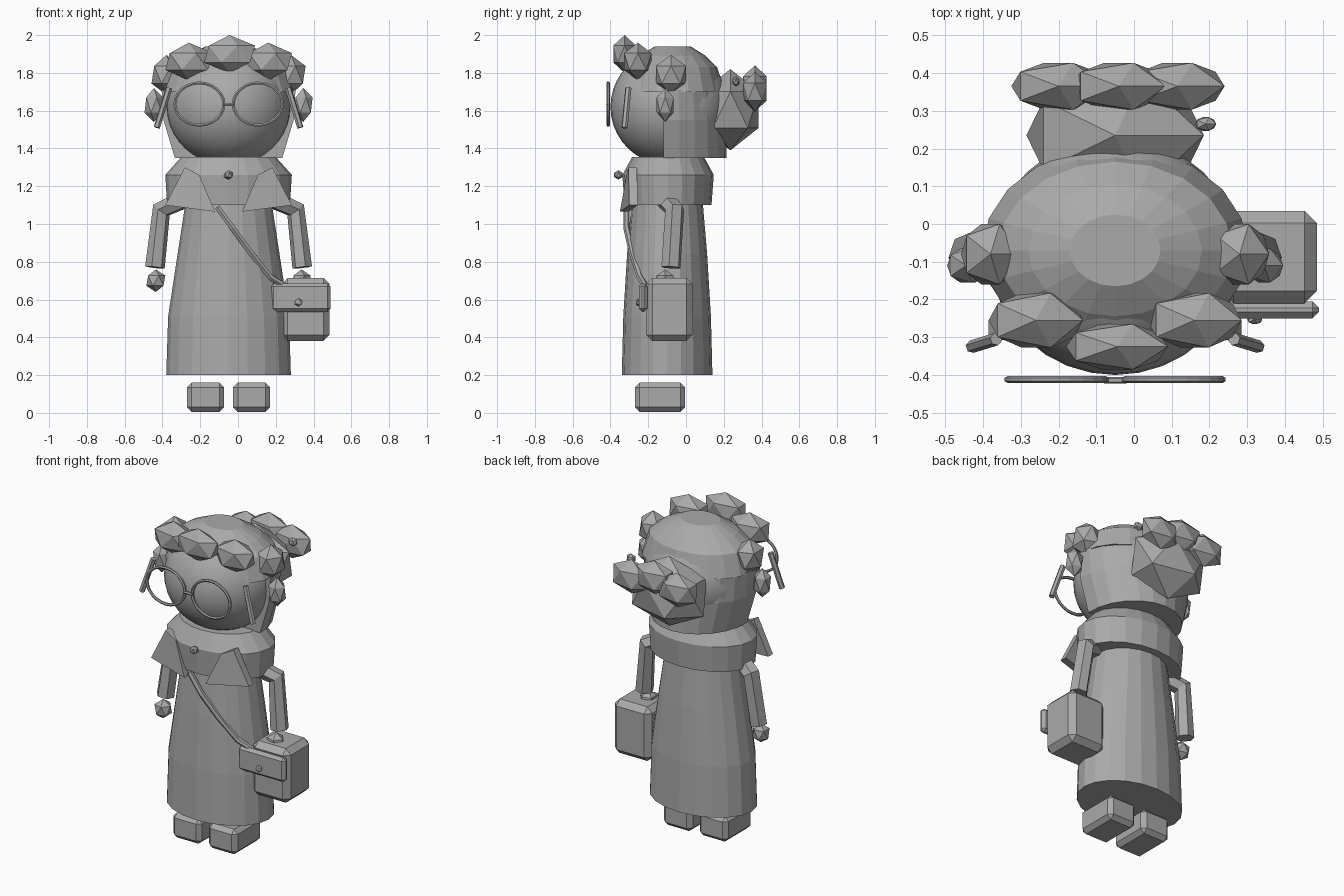
import bpy, bmesh, math
from mathutils import Vector

if "Cube" in bpy.data.objects:
    bpy.data.objects.remove(bpy.data.objects["Cube"])

CX = -0.05  # symmetry plane of the figure
grey = bpy.data.materials.new("plain_grey")
grey.diffuse_color = (0.4, 0.4, 0.4, 1)
grey.use_nodes = True
grey.node_tree.nodes["Principled BSDF"].inputs["Base Color"].default_value = grey.diffuse_color


def finish(name, bm, smooth=False):
    bmesh.ops.recalc_face_normals(bm, faces=bm.faces)
    me = bpy.data.meshes.new(name)
    for f in bm.faces:
        f.smooth = smooth
    bm.to_mesh(me)
    bm.free()
    me.materials.append(grey)
    ob = bpy.data.objects.new(name, me)
    bpy.context.scene.collection.objects.link(ob)
    return ob


def lathe(name, cy, rings, n=20, a0=0.0, a1=2 * math.pi):
    """Stack of elliptical rings (z, rx, ry), closed at both ends."""
    bm = bmesh.new()
    full = a1 - a0 > 6.2
    count = n if full else n + 1
    rows = []
    for z, rx, ry in rings:
        rows.append([bm.verts.new((CX + rx * math.cos(a0 + (a1 - a0) * i / n),
                                   cy + ry * math.sin(a0 + (a1 - a0) * i / n), z))
                     for i in range(count)])
    for lo, hi in zip(rows, rows[1:]):
        for i in range(count):
            j = (i + 1) % count
            bm.faces.new((lo[i], lo[j], hi[j], hi[i]))
    bm.faces.new(rows[0])
    bm.faces.new(rows[-1])
    return finish(name, bm)


def box(name, lo, hi, bevel=0.025):
    bm = bmesh.new()
    bmesh.ops.create_cube(bm, size=1)
    for v in bm.verts:
        v.co = Vector([(a + b) / 2 + c * (b - a) for a, b, c in zip(lo, hi, v.co)])
    bmesh.ops.bevel(bm, geom=bm.edges[:], offset=bevel, segments=1, affect='EDGES')
    return finish(name, bm)


def gem(name, centre, half):
    """Twenty-sided ball stretched to the given half sizes."""
    bm = bmesh.new()
    bmesh.ops.create_icosphere(bm, subdivisions=1, radius=1)
    ext = [max(abs(v.co[k]) for v in bm.verts) for k in range(3)]
    for v in bm.verts:
        v.co = Vector([centre[k] + v.co[k] / ext[k] * half[k] for k in range(3)])
    return finish(name, bm)


def tube(name, points, r, closed=False, res=1):
    cu = bpy.data.curves.new(name, 'CURVE')
    cu.dimensions = '3D'
    cu.bevel_depth = r
    cu.bevel_resolution = res
    cu.use_fill_caps = True
    sp = cu.splines.new('POLY')
    sp.points.add(len(points) - 1)
    for p, co in zip(sp.points, points):
        p.co = (*co, 1)
    sp.use_cyclic_u = closed
    sp.use_smooth = False
    cu.materials.append(grey)
    ob = bpy.data.objects.new(name, cu)
    bpy.context.scene.collection.objects.link(ob)
    bpy.ops.object.select_all(action='DESELECT')
    ob.select_set(True)
    bpy.context.view_layer.objects.active = ob
    bpy.ops.object.convert(target='MESH')
    return ob


# Long dress and shoulder cape
lathe("dress", -0.10, [(0.2, 0.33, 0.24), (0.51, 0.32, 0.232), (0.84, 0.27, 0.212),
                       (1.1, 0.23, 0.19), (1.25, 0.20, 0.17)])
lathe("cape", -0.095, [(1.1, 0.325, 0.23), (1.26, 0.335, 0.242), (1.355, 0.25, 0.19)])

# Head, hair cap and back hair
bm = bmesh.new()
bmesh.ops.create_uvsphere(bm, u_segments=32, v_segments=20, radius=1)
for v in bm.verts:
    v.co = Vector((CX + 0.33 * v.co.x, -0.085 + 0.315 * v.co.y, 1.62 + 0.31 * v.co.z))
finish("head", bm, smooth=True)
lathe("hair_cap", -0.07, [(1.70, 0.352, 0.275), (1.83, 0.31, 0.235),
                          (1.89, 0.23, 0.175), (1.94, 0.12, 0.095)])
lathe("back_hair", -0.10, [(1.35, 0.285, 0.315), (1.55, 0.345, 0.31), (1.71, 0.355, 0.297)],
      n=12, a0=-0.06, a1=math.pi + 0.06)

# Bun with hair ornaments
gem("bun", (CX, 0.235, 1.605), (0.235, 0.15, 0.215))
for i, x in enumerate((-0.20, -0.04, 0.115)):
    gem(f"bun_curl_{i}", (x, 0.365, 1.735 if i == 1 else 1.70), (0.125, 0.062, 0.105))
gem("bun_bead", (0.19, 0.265, 1.755), (0.028, 0.018, 0.028))

# Curls around the face
gem("front_curl", (-0.045, -0.325, 1.90), (0.135, 0.06, 0.10))

for side, s in (("left", -1), ("right", 1)):
    def m(dx, y, z):
        return (CX + s * dx, y, z)

    gem(side + "_brow_curl", m(0.21, -0.255, 1.86), (0.125, 0.072, 0.10))
    gem(side + "_temple_curl", m(0.33, -0.08, 1.79), (0.078, 0.08, 0.105))
    gem(side + "_ear_curl", m(0.395, -0.11, 1.63), (0.05, 0.045, 0.09))

    # Sleeves, hands and shoes
    tube(side + "_arm", [m(0.19, -0.13, 1.15), m(0.355, -0.06, 1.075),
                         m(0.39, -0.08, 0.77)], 0.053)
    gem(side + "_hand", m(0.385, -0.11, 0.70), (0.05, 0.045, 0.06))
    box(side + "_shoe", (CX + s * 0.122 - 0.098, -0.27, 0.005),
        (CX + s * 0.122 + 0.098, -0.005, 0.16))

    # Collar lapel: tapered plate
    bm = bmesh.new()
    outline = [(0.155, -0.315, 1.26), (0.232, -0.305, 1.30),
               (0.335, -0.30, 1.10), (0.072, -0.35, 1.065)]
    f = bm.faces.new([bm.verts.new(m(*p)) for p in outline])
    ext = bmesh.ops.extrude_face_region(bm, geom=[f], use_keep_orig=True)
    for e in ext["geom"]:
        if isinstance(e, bmesh.types.BMVert):
            e.co.y += 0.045
    finish(side + "_lapel", bm)

    # Glasses: round rim and side bar
    rim = [m(0.155 + 0.13 * math.cos(a), -0.412, 1.635 + 0.112 * math.sin(a))
           for a in (i * math.pi / 12 for i in range(24))]
    tube(side + "_rim", rim, 0.009, closed=True)
    tube(side + "_temple_bar", [m(0.315, -0.305, 1.72), m(0.38, -0.325, 1.51)], 0.017)

tube("bridge", [(-0.08, -0.414, 1.632), (-0.02, -0.414, 1.632)], 0.009)
gem("collar_button", (CX, -0.358, 1.26), (0.025, 0.022, 0.025))

# Shoulder strap and bag
tube("strap", [(-0.11, -0.315, 1.09), (-0.03, -0.315, 0.98), (0.07, -0.285, 0.845),
               (0.17, -0.245, 0.72), (0.25, -0.215, 0.67)], 0.017)
box("bag", (0.23, -0.21, 0.38), (0.485, 0.035, 0.715), 0.033)
box("bag_flap", (0.17, -0.25, 0.535), (0.49, -0.205, 0.685), 0.017)
gem("bag_clasp", (0.32, -0.253, 0.585), (0.02, 0.012, 0.022))
